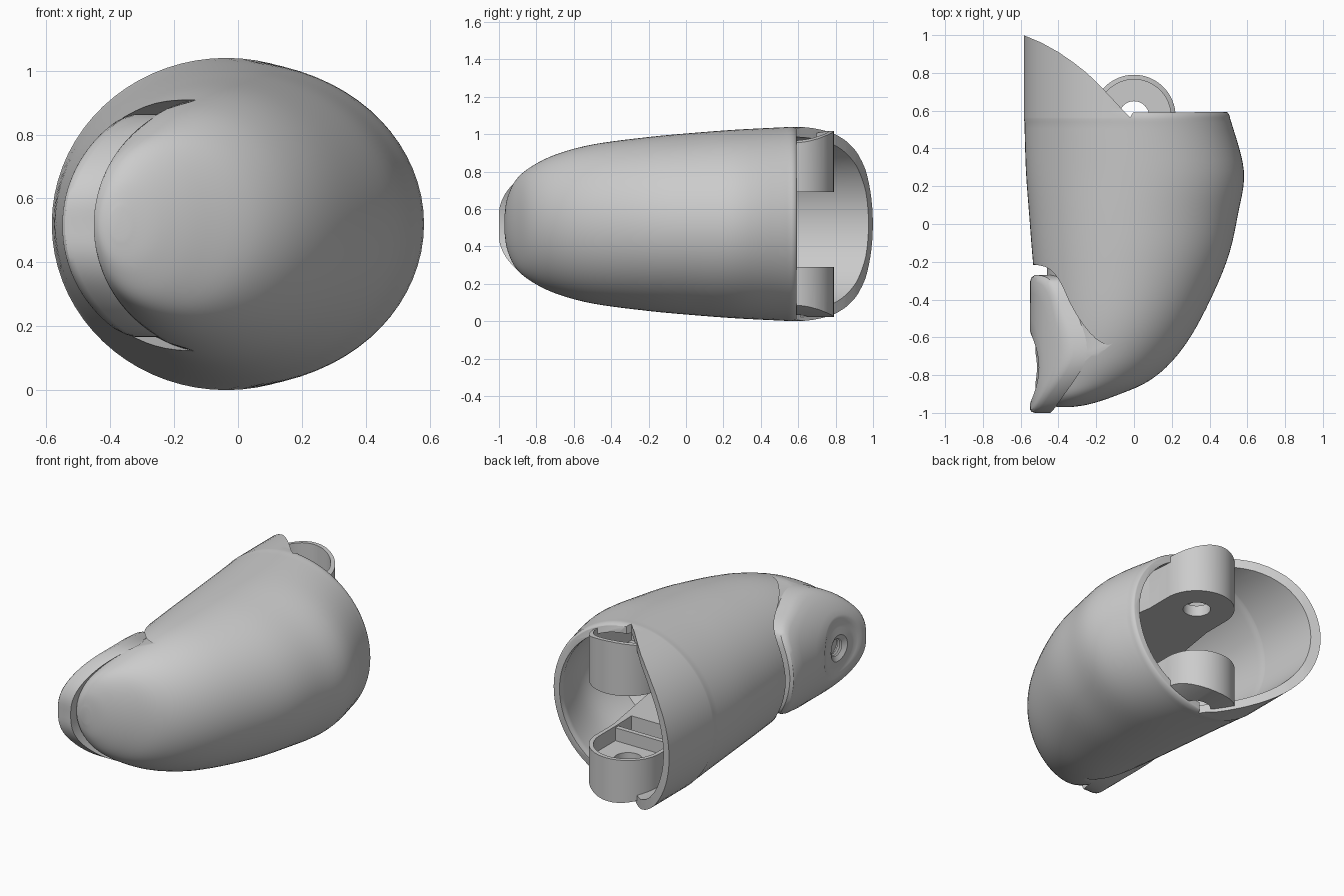
import bpy, bmesh, math

if "Cube" in bpy.data.objects:
    bpy.data.objects.remove(bpy.data.objects["Cube"])

CZ = 0.52


def make(name, bm):
    bmesh.ops.recalc_face_normals(bm, faces=bm.faces)
    me = bpy.data.meshes.new(name)
    bm.to_mesh(me)
    bm.free()
    ob = bpy.data.objects.new(name, me)
    bpy.context.collection.objects.link(ob)
    return ob


def rings_to_object(name, rings):
    """Skin a list of equal-length point loops and cap both ends."""
    bm = bmesh.new()
    loops = [[bm.verts.new(p) for p in r] for r in rings]
    n = len(loops[0])
    for a, b in zip(loops, loops[1:]):
        for i in range(n):
            j = (i + 1) % n
            bm.faces.new((a[i], a[j], b[j], b[i]))
    bm.faces.new(loops[0])
    bm.faces.new(loops[-1])
    return make(name, bm)


def prism(name, outline, z0, z1):
    return rings_to_object(name, [[(x, y, z) for x, y in outline] for z in (z0, z1)])


def boolean(ob, cutter, op='DIFFERENCE', keep=False):
    m = ob.modifiers.new("cut", 'BOOLEAN')
    m.operation, m.solver, m.object = op, 'EXACT', cutter
    dg = bpy.context.evaluated_depsgraph_get()
    me = bpy.data.meshes.new_from_object(ob.evaluated_get(dg))
    ob.modifiers.clear()
    ob.data = me
    if not keep:
        bpy.data.objects.remove(cutter)


def spline(pts, sub, closed=False):
    """Catmull-Rom through points of any dimension."""
    n, out = len(pts), []
    get = (lambda i: pts[i % n]) if closed else (lambda i: pts[max(0, min(n - 1, i))])
    for i in range(n if closed else n - 1):
        p = [get(i + k) for k in (-1, 0, 1, 2)]
        for s in range(sub):
            t = s / sub
            out.append(tuple(0.5 * (2 * b + (c - a) * t + (2 * a - 5 * b + 4 * c - d) * t * t
                                    + (3 * b - a - 3 * c + d) * t ** 3) for a, b, c, d in zip(*p)))
    if not closed:
        out.append(tuple(pts[-1]))
    return out


# Shell sections: y, left x, right x, half height
KEYS = [(-.97, -.40, -.34, .05), (-.955, -.44, -.24, .14), (-.91, -.465, -.10, .235),
        (-.83, -.48, .08, .305), (-.70, -.49, .225, .37), (-.50, -.505, .355, .425),
        (-.20, -.535, .49, .465), (.05, -.555, .55, .488), (.28, -.572, .582, .505),
        (.54, -.58, .515, .518)]
SECTIONS = spline(KEYS, 5) + [(y, -.583, .51, .52) for y in
                              (.555, .565, .575, .583, .59, .597, .62, .8, .95, 1.1)]


def loft(name, inset=0.0, y_min=-2.0, seg=72):
    rings = []
    secs = [s for s in SECTIONS if s[0] > y_min]
    if inset and y_min > -1:
        y, l, r, h = secs[0]
        c, a = (l + r) / 2, (r - l) / 2
        secs = [(y - .1, c - a * .6, c + a * .6, h * .6), (y - .06, c - a * .88, c + a * .88, h * .88)] + secs
    for y, l, r, h in secs:
        ring = []
        u = min(1, max(0, (y - .55) / .047))
        for i in range(seg):
            t = 2 * math.pi * i / seg
            # soft rounding of the open rim on the right half
            w = min(1, max(0, math.cos(t) * 6 + .3)) if not inset else 0
            d = max(.002, inset) * (inset > 0) + w * .03 * (1 - math.sqrt(1 - u * u))
            ring.append(((l + r) / 2 + ((r - l) / 2 - d) * math.cos(t), y, CZ + (h - d) * math.sin(t)))
        rings.append(ring)
    return rings_to_object(name, rings)


# Pad outline in y and half-z, mirrored about the mid height
HALF = [(-1.0, .0), (-.995, .10), (-.95, .19), (-.85, .285), (-.73, .342), (-.6, .345),
        (-.45, .31), (-.34, .275), (-.285, .22), (-.27, .11), (-.27, .0)]
OUT = spline(HALF + [(y, -z) for y, z in HALF[-2:0:-1]], 4, True)
PC = -.76      # recess centre in y


def arc_x(z):
    return -.55 + .40 - math.sqrt(max(.001, .16 - z * z))


def pad_loop(depth, radius=None, frac=1.0, centre=PC, flat=None):
    loop = []
    for y, z in OUT:
        if radius is not None:
            k = radius / math.hypot(y - centre, z)
        else:
            k = frac
        yy, zz = centre + (y - centre) * k, z * k
        loop.append((flat if flat is not None else arc_x(zz) + depth, yy, CZ - .005 + zz))
    return loop


# Main fingertip shell: hollowed, trimmed at the back, pocketed for the pad
shell = loft("fingertip_shell")
boolean(shell, loft("cavity_cutter", .055, -.02))
TRIM = [(-.8, 1.06), (-.585, 1.0), (-.49, .96), (-.40, .91), (-.32, .855), (-.25, .80),
        (-.19, .742), (-.13, .68), (-.07, .615), (-.02, .565), (-.005, .59), (.8, .594), (.8, 1.5), (-.8, 1.5)]
boolean(shell, prism("trim_cutter", TRIM, -.5, 1.6))
pocket = [pad_loop(0, frac=1.13, centre=-.68, flat=-.9)]
pocket += [pad_loop(.09, frac=f, centre=-.68) for f in (1.13, 1.05, .9, .7, .45, .2, .05)]
boolean(shell, rings_to_object("pocket_cutter", pocket))

# Curved pad with a shallow round dish and threaded hole
loops = [pad_loop(.095, .03), pad_loop(.095, .06)]
for d in (.085, .07, .055):
    loops += [pad_loop(d, .065), pad_loop(d - .007, .052)]
loops += [pad_loop(.036, .07), pad_loop(.028, .08)]
loops += [pad_loop(d, r) for r, d in ((.12, .028), (.14, .025), (.16, .014), (.18, .003), (.195, 0))]
inner = loops[-1]
rim = pad_loop(0, frac=.93)
for f in (.25, .5, .75, 1):
    mix = []
    for p, q in zip(inner, rim):
        y, z = p[1] + (q[1] - p[1]) * f, p[2] + (q[2] - p[2]) * f
        mix.append((arc_x(z - CZ + .005), y, z))
    loops.append(mix)
loops += [pad_loop(.008, frac=.975), pad_loop(.025), pad_loop(.1)]
loops += [pad_loop(.1, frac=f) for f in (.85, .65, .45, .25, .1)]
rings_to_object("grip_pad", loops)


# Hinge lugs: rounded slabs reaching into the shell, hollowed, with pin holes
def tongue(r, y_end, flare):
    arc = [(r * math.cos(math.pi * i / 32), .57 + r * math.sin(math.pi * i / 32)) for i in range(33)]
    return arc + [(-r, .4), (-flare, y_end), (flare, y_end), (r, .4)]


def disc(r):
    return [(r * math.cos(math.pi * i / 20), .57 + r * math.sin(math.pi * i / 20)) for i in range(40)]


limit = loft("lug_limit", .022)
for name, z0, z1, c0, c1 in (("upper_hinge_lug", .69, 1.1, .76, 1.3), ("lower_hinge_lug", -.1, .29, .2, .4)):
    lug = prism(name, tongue(.22, -.1, .3), z0, z1)
    boolean(lug, limit, 'INTERSECT', keep=True)
    boolean(lug, prism("lug_recess_cutter", tongue(.195, .25, .2), c0, c1))
    boolean(lug, prism("pin_hole_cutter", disc(.08), -.5, 1.5))
bpy.data.objects.remove(limit)

# Cross rib inside the lower lug
bm = bmesh.new()
bmesh.ops.create_cube(bm, size=1)
bmesh.ops.scale(bm, vec=(.4, .03, .08), verts=bm.verts)
bmesh.ops.translate(bm, vec=(0, .4, .24), verts=bm.verts)
make("lower_lug_rib", bm)

# Smooth shading with crisp edges
bpy.ops.object.select_all(action='SELECT')
bpy.context.view_layer.objects.active = shell
bpy.ops.object.shade_smooth_by_angle(angle=math.radians(32))
